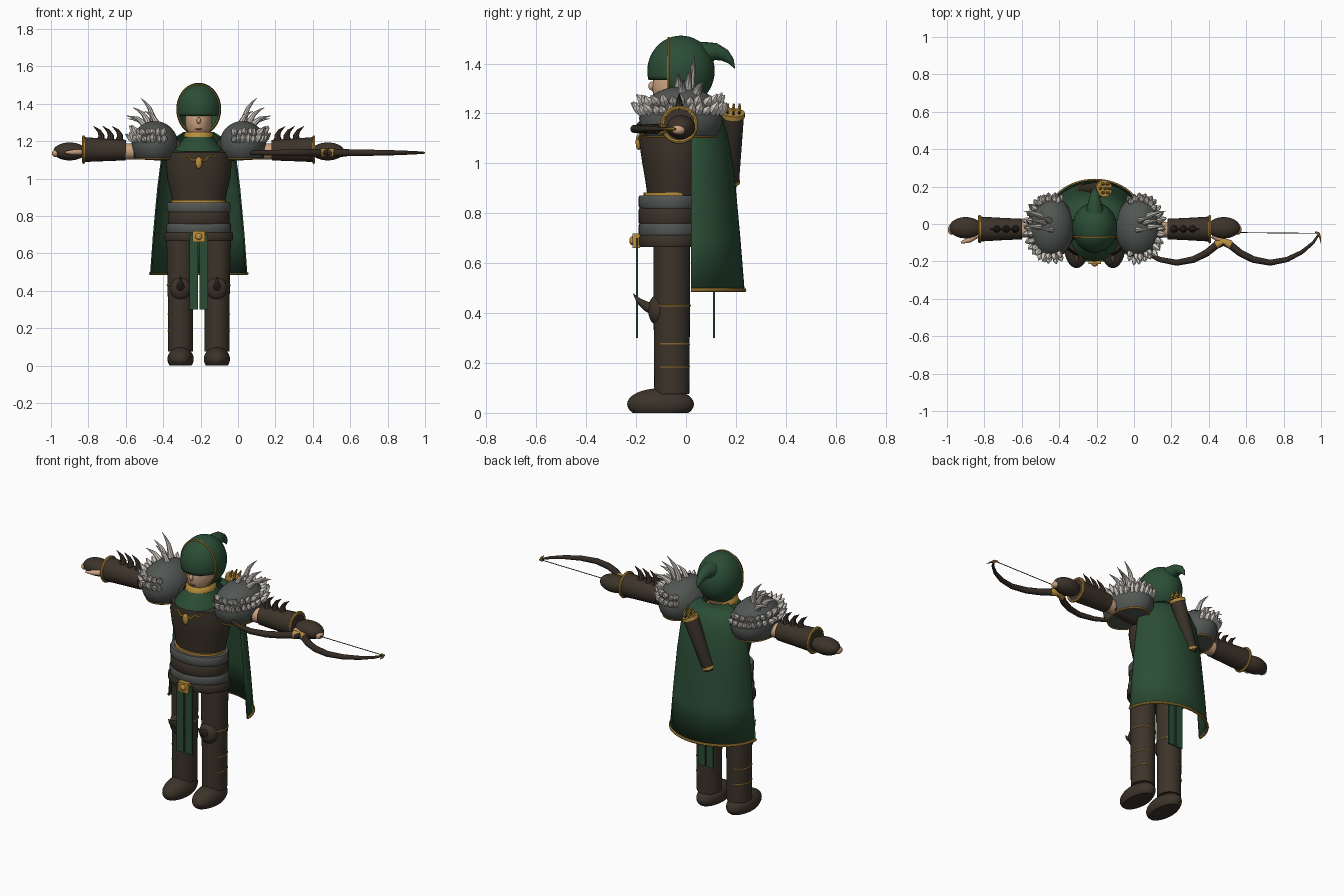
import bpy, bmesh, math, random
from mathutils import Vector, Matrix

random.seed(4)
if "Cube" in bpy.data.objects:
    bpy.data.objects.remove(bpy.data.objects["Cube"])

C = -0.21      # centre line of the figure
Y = -0.045     # depth of the torso axis


def material(name, r, g, b):
    m = bpy.data.materials.new(name)
    m.use_nodes = True
    m.diffuse_color = (r, g, b, 1)
    m.node_tree.nodes["Principled BSDF"].inputs["Base Color"].default_value = (r, g, b, 1)
    return m


LEATHER = material("dark leather", 0.046, 0.034, 0.023)
GREEN = material("forest green", 0.024, 0.075, 0.036)
GREY = material("slate grey", 0.085, 0.095, 0.088)
FUR = material("pale fur", 0.62, 0.58, 0.53)
GOLD = material("gold", 0.48, 0.27, 0.045)
SKIN = material("skin", 0.6, 0.36, 0.22)
WOOD = material("dark wood", 0.035, 0.024, 0.017)
LIPS = material("lips", 0.28, 0.1, 0.07)


def finish(bm, name, mat, angle=40):
    bmesh.ops.recalc_face_normals(bm, faces=bm.faces)
    me = bpy.data.meshes.new(name)
    bm.to_mesh(me)
    bm.free()
    me.materials.append(mat)
    for p in me.polygons:
        p.use_smooth = True
    me.set_sharp_from_angle(angle=math.radians(angle))
    ob = bpy.data.objects.new(name, me)
    bpy.context.collection.objects.link(ob)
    return ob


def tube(bm, pts, radii, sides=16):
    """Loft elliptical rings along a path; a radius is a number or an (x, y) pair."""
    pts = [Vector(p) for p in pts]
    n, prev = Vector((1, 0, 0)), None
    for i, p in enumerate(pts):
        t = (pts[min(i + 1, len(pts) - 1)] - pts[max(i - 1, 0)]).normalized()
        n = n - t * n.dot(t)
        if n.length < 0.1:
            n = t.cross(Vector((0, 1, 0)))
        n.normalize()
        b = t.cross(n)
        r = radii[i] if isinstance(radii, (list, tuple)) else radii
        rx, ry = r if isinstance(r, tuple) else (r, r)
        ring = []
        for k in range(sides):
            a = math.tau * k / sides
            ring.append(bm.verts.new(p + n * rx * math.cos(a) + b * ry * math.sin(a)))
        if prev:
            for k in range(sides):
                j = (k + 1) % sides
                bm.faces.new((prev[k], prev[j], ring[j], ring[k]))
        else:
            bm.faces.new(ring)
        prev = ring
    bm.faces.new(prev)


def sweep(name, mat, pts, radii, sides=16):
    bm = bmesh.new()
    tube(bm, pts, radii, sides)
    return finish(bm, name, mat)


def tower(name, mat, x, y, rings, sides=40):
    """Vertical loft from rows of height, half width, half depth."""
    return sweep(name, mat, [(x, y, z) for z, _, _ in rings], [(a, b) for _, a, b in rings], sides)


def ball(name, mat, centre, size, floor=None, seg=32):
    bm = bmesh.new()
    bmesh.ops.create_uvsphere(bm, u_segments=seg, v_segments=seg // 2, radius=1,
                              matrix=Matrix.Translation(centre) @ Matrix.Diagonal((*size, 1)))
    if floor is not None:
        cut = bmesh.ops.bisect_plane(bm, geom=bm.verts[:] + bm.edges[:] + bm.faces[:], plane_co=(0, 0, floor),
                                     plane_no=(0, 0, -1), clear_outer=True)
        bmesh.ops.edgeloop_fill(bm, edges=[e for e in cut["geom_cut"] if isinstance(e, bmesh.types.BMEdge)])
    return finish(bm, name, mat)


def box(name, mat, centre, size):
    bm = bmesh.new()
    bmesh.ops.create_cube(bm, size=1, matrix=Matrix.Translation(centre) @ Matrix.Diagonal((*size, 1)))
    return finish(bm, name, mat)


def arc(centre, u, v, a0, a1, steps=32):
    u, v, centre = Vector(u), Vector(v), Vector(centre)
    angles = [math.radians(a0 + (a1 - a0) * i / steps) for i in range(steps + 1)]
    return [centre + u * math.cos(a) + v * math.sin(a) for a in angles]


# Torso and waist
tower("chest", LEATHER, C, Y, [(.87, .14, .11), (.93, .152, .118), (1.0, .168, .13), (1.08, .176, .142),
                               (1.14, .17, .138), (1.17, .1, .09)])
tower("chest_rim", GOLD, C, Y - .01, [(.872, .145, .115), (.884, .145, .115)])
for name, mat, lo, hi, w in (("upper_sash", GREY, .82, .872, .17), ("waist_wrap", LEATHER, .755, .822, .165),
                             ("lower_sash", GREY, .708, .76, .172), ("belt", LEATHER, .665, .712, .183)):
    tower(name, mat, C, -.06, [(lo, w - .004, .125), (lo + .008, w, .13), (hi - .008, w, .13), (hi, w - .004, .125)])
box("buckle", GOLD, (C, -.2, .69), (.065, .03, .058))
ball("buckle_stud", GOLD, (C, -.215, .69), (.018, .012, .018), seg=16)

# Chest ornament
ball("pendant", GOLD, (C, -.19, 1.085), (.018, .012, .032), seg=16)
for s in (-1, 1):
    path = []
    for i in range(9):
        d = .092 * i / 8
        path.append((C + s * d, Y - .143 * math.sqrt(1 - (d / .176) ** 2), 1.09 + .4 * d + .008 * math.sin(i * 1.6)))
    sweep("ornament_wing", GOLD, path, [.008 - .0007 * i for i in range(9)], 8)

# Hanging cloth strips, front and back
for y in (-.197, .113):
    for s in (-1, 1):
        box("cloth_strip", GREEN, (C + s * .027, y, .5), (.045, .008, .4))

# Mantle, neck ring and cape
tower("mantle", GREEN, C, Y, [(1.145, .135, .155), (1.16, .128, .15), (1.2, .09, .105), (1.245, .066, .075)])
tower("neck_ring", GOLD, C, Y, [(1.212, .072, .082), (1.222, .08, .092), (1.24, .078, .088), (1.25, .068, .078)])
bm = bmesh.new()
prev = None
for z, a, b in ((.49, .26, .215), (.7, .245, .198), (.95, .222, .175), (1.12, .2, .15), (1.2, .16, .122), (1.25, .08, .06)):
    row = [bm.verts.new(p) for p in arc((C, .02, z), (a, 0, 0), (0, b, 0), 0, 180)]
    if prev:
        for k in range(len(row) - 1):
            bm.faces.new((prev[k], prev[k + 1], row[k + 1], row[k]))
    prev = row
cape = finish(bm, "cape", GREEN)
cape.modifiers.new("thickness", "SOLIDIFY").thickness = .008
sweep("cape_hem", GOLD, arc((C, .02, .492), (.259, 0, 0), (0, .214, 0), 0, 180), .008, 8)

# Head and hood
ball("head", SKIN, (C, -.03, 1.305), (.072, .105, .115))
ball("mouth", LIPS, (C, -.129, 1.264), (.022, .005, .004), seg=12)
ball("nose", SKIN, (C, -.137, 1.31), (.011, .014, .018), seg=12)
bm = bmesh.new()
bmesh.ops.create_uvsphere(bm, u_segments=40, v_segments=24, radius=1,
                          matrix=Matrix.Translation((C, -.02, 1.37)) @ Matrix.Diagonal((.12, .135, .142, 1)))
for co, no in (((0, -.07, 0), (0, 1, 0)), ((0, 0, 1.335), (0, 0, 1))):
    bmesh.ops.bisect_plane(bm, geom=bm.verts[:] + bm.edges[:] + bm.faces[:], plane_co=co, plane_no=no)
opening = [f for f in bm.faces if f.calc_center_median().y < -.07 and f.calc_center_median().z < 1.335]
bmesh.ops.delete(bm, geom=opening, context="FACES")
hood = finish(bm, "hood", GREEN)
hood.modifiers.new("thickness", "SOLIDIFY").thickness = .006
sweep("hood_trim", GOLD, arc((C, -.07, 1.37), (.112, 0, 0), (0, 0, .132), -62, 242, 48), .005, 8)
sweep("hood_tail", GREEN, [(C, .03, 1.43), (C, .08, 1.442), (C, .12, 1.448), (C, .155, 1.433), (C, .18, 1.41), (C, .196, 1.38)],
      [.06, .046, .034, .025, .014, .001], 20)

for s in (-1, 1):
    def at(d, y, z):
        return (C + s * d, y, z)

    # Leg with bands, knee guard and boot
    x = C + s * .097
    tower("leg", LEATHER, x, -.057, [(.075, .067, .07), (.3, .067, .072), (.43, .07, .073), (.67, .075, .073)], 32)
    sweep("knee_band", GOLD, arc((x, -.057, .43), (s * .071, 0, 0), (0, .073, 0), -70, 200), .004, 8)
    for z in (.275, .185):
        sweep("shin_band", GOLD, arc((x, -.057, z), (s * .067, 0, 0), (0, .071, 0), -40, 80), .003, 8)
    ball("knee_guard", LEATHER, (x, -.112, .412), (.055, .04, .062), seg=24)
    sweep("knee_spike", LEATHER, [(x, -.13, .415), (x, -.16, .428), (x, -.19, .45), (x, -.212, .478)], [.024, .019, .011, .001], 12)
    ball("boot", LEATHER, (x, -.102, .035), (.07, .134, .064), floor=0)

    # Arm, bracer and glove
    sweep("upper_arm", LEATHER, [at(.1, -.03, 1.15), at(.35, -.03, 1.15)], [.06, .046], 24)
    sweep("elbow", SKIN, [at(.33, -.03, 1.145), at(.4, -.03, 1.145)], .042, 24)
    sweep("bracer", LEATHER, [at(.39, -.027, 1.152), at(.5, -.027, 1.153), at(.62, -.027, 1.155)], [.055, .06, .067], 24)
    sweep("bracer_ring", GOLD, arc(at(.615, -.027, 1.155), (0, .068, 0), (0, 0, .068), 0, 360), .008, 8)
    for d in (.425, .475, .525):
        sweep("bracer_spike", LEATHER, [at(d, -.027, 1.2), at(d - .005, -.027, 1.23), at(d + .008, -.027, 1.255), at(d + .038, -.027, 1.28)],
              [.022, .016, .01, .001], 8)
    ball("glove", LEATHER, at(.69, -.02, 1.145), (.088, .057, .048))
    ball("fingertips", SKIN, at(.765, -.03, 1.135), (.02, .028, .02), seg=16)
    sweep("thumb", SKIN, [at(.63, -.06, 1.14), at(.67, -.085, 1.14), at(.715, -.1, 1.14)], [.016, .015, .006], 10)

    # Shoulder pad with fur tufts and long quills
    ball("shoulder_pad", GREY, at(.235, -.02, 1.18), (.125, .168, .128), floor=1.105)
    sweep("shoulder_rim", GOLD, arc(at(.235, -.02, 1.107), (.1, 0, 0), (0, .136, 0), 0, 360), .006, 8)
    bm = bmesh.new()
    for level, count in ((.02, 19), (.055, 17)):
        for i in range(count):
            a = math.radians(-112 + 224 * (i + random.uniform(-.2, .2)) / (count - 1))
            k = math.sqrt(1 - (level / .128) ** 2) * .95
            base = Vector(at(.235 + .118 * k * math.cos(a), -.02 + .165 * k * math.sin(a), 1.18 + level))
            out = Vector((s * math.cos(a), math.sin(a), random.uniform(.7, 1.4))).normalized()
            h = random.uniform(.045, .065)
            tube(bm, [base - out * .01, base + out * h * .5, base + out * h], [.016, .017, .002], 5)
    finish(bm, "fur_tufts", FUR, 20)
    bm = bmesh.new()
    for d, y, z in ((.31, .035, 1.43), (.352, .02, 1.38), (.385, -.01, 1.335), (.38, .07, 1.32), (.29, -.03, 1.36)):
        base = Vector((.235 + (d - .3) * .6, y * .7 - .01, 1.27))
        tip = Vector((d, y, z))
        path = []
        for t in (0, .3, .6, .85, 1):
            p = base.lerp(tip, t)
            path.append(at(p.x - .02 * math.sin(math.pi * t), p.y, p.z + .012 * math.sin(math.pi * t)))
        tube(bm, path, [.02, .016, .011, .005, .001], 8)
    finish(bm, "shoulder_quills", FUR)

# Quiver and arrows
top, low = Vector((-.16, .19, 1.2)), Vector((-.28, .178, .91))
axis = (top - low).normalized()
sweep("quiver", LEATHER, [low, low + axis * .02, top], [.026, .034, .043], 24)
sweep("quiver_top_ring", GOLD, [top - axis * .014, top + axis * .004], .046, 24)
sweep("quiver_base_ring", GOLD, [low + axis * .012, low + axis * .026], .037, 24)
for i in range(7):
    offset = Vector((math.cos(i * math.tau / 6), math.sin(i * math.tau / 6), 0)) * (.027 if i < 6 else 0)
    p = top + offset
    sweep("arrow", WOOD, [p - axis * .1, p + axis * .035], .005, 6)
    sweep("arrow_nock", GOLD, [p + axis * .012, p + axis * .042], [.009, .004], 6)

# Bow held flat in the left hand
BX, BZ = .478, 1.138
for s in (-1, 1):
    limb = [(0, -.095), (.04, -.115), (.09, -.155), (.16, -.19), (.25, -.207), (.34, -.19), (.42, -.15), (.48, -.1), (.51, -.055)]
    sweep("bow_limb", WOOD, [(BX + s * d, y, BZ) for d, y in limb],
          [.02, .02, .019, .018, .016, .014, .011, .008, .005], 12)
    sweep("bow_tip", GOLD, [(BX + s * .522, -.105, BZ), (BX + s * .518, -.075, BZ), (BX + s * .508, -.05, BZ), (BX + s * .49, -.042, BZ)],
          [.001, .005, .008, .004], 8)
sweep("bow_grip", GOLD, [(BX - .04, -.112, BZ), (BX, -.093, BZ), (BX + .04, -.112, BZ)], [.023, .021, .023], 16)
sweep("bow_string", WOOD, [(BX - .51, -.05, BZ), (BX, -.045, BZ), (BX + .51, -.05, BZ)], .0025, 6)
